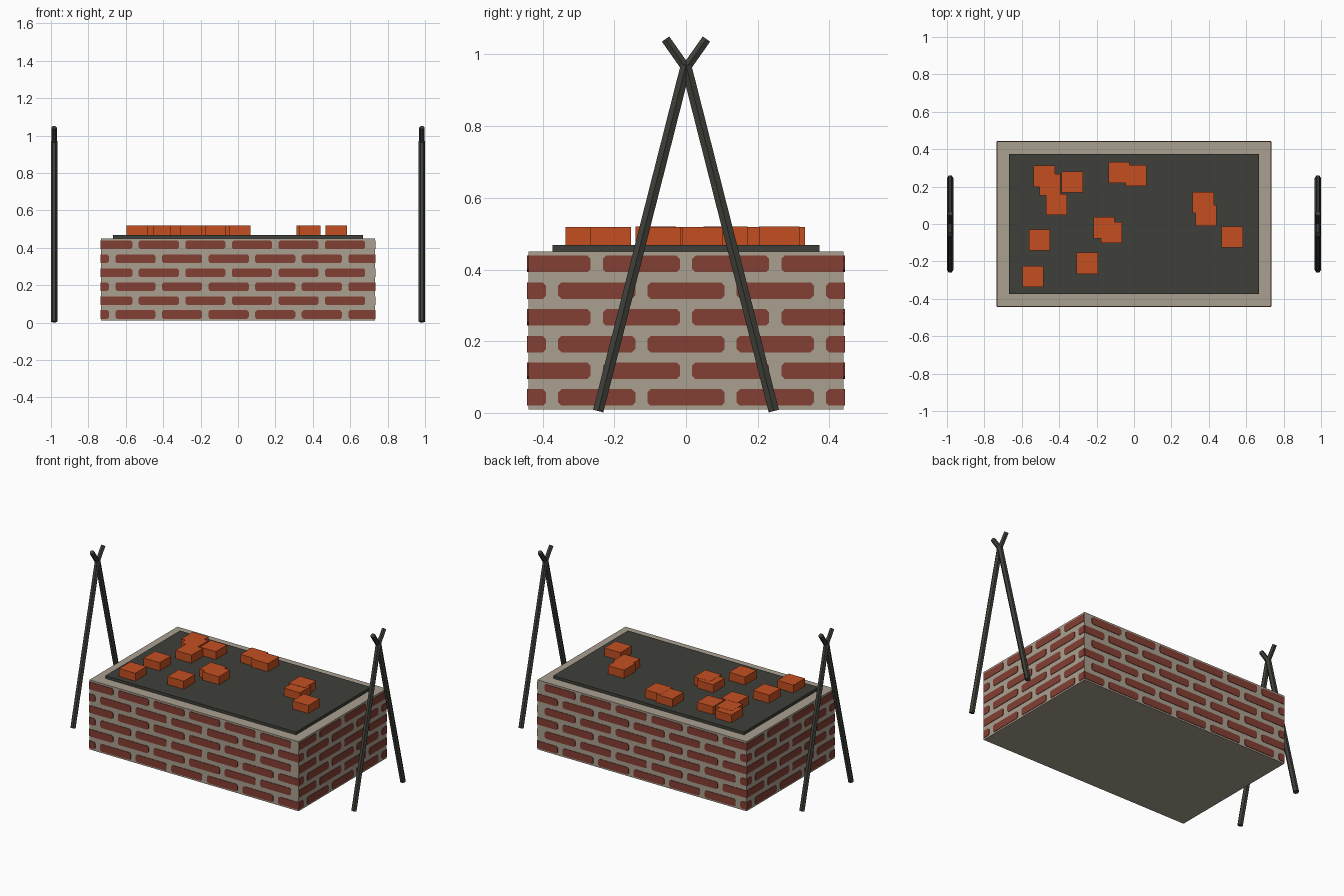
import bpy, bmesh, math
from mathutils import Vector

if "Cube" in bpy.data.objects:
    bpy.data.objects.remove(bpy.data.objects["Cube"])


def material(name, rgb):
    m = bpy.data.materials.new(name)
    m.diffuse_color = (*rgb, 1.0)
    m.use_nodes = True
    m.node_tree.nodes["Principled BSDF"].inputs["Base Color"].default_value = m.diffuse_color
    return m


MORTAR = material("mortar", (0.40, 0.35, 0.28))
BRICK = material("brick_red", (0.23, 0.05, 0.034))
IRON = material("charcoal_iron", (0.049, 0.049, 0.041))
EMBER = material("ember_orange", (0.55, 0.078, 0.015))


def finish(name, bm, mat):
    bmesh.ops.recalc_face_normals(bm, faces=bm.faces)
    me = bpy.data.meshes.new(name)
    bm.to_mesh(me)
    bm.free()
    me.materials.append(mat)
    ob = bpy.data.objects.new(name, me)
    bpy.context.collection.objects.link(ob)
    return ob


def box(name, size, low, high, centre=(0, 0), mat=MORTAR):
    bm = bmesh.new()
    bmesh.ops.create_cube(bm, size=1)
    for v in bm.verts:
        v.co = Vector((centre[0] + v.co.x * size[0],
                       centre[1] + v.co.y * size[1],
                       low if v.co.z < 0 else high))
    return finish(name, bm, mat)


def rod(name, start, end, radius):
    # six-sided bar in a plane of constant x, with one ridge facing +x
    start, end = Vector(start), Vector(end)
    along = (end - start).normalized()
    side = Vector((1, 0, 0))
    other = along.cross(side)
    bm = bmesh.new()
    rings = []
    for p in (start, end):
        rings.append([bm.verts.new(p + radius * (math.cos(a) * side + math.sin(a) * other))
                      for a in (i * math.pi / 3 for i in range(6))])
    for i in range(6):
        j = (i + 1) % 6
        bm.faces.new((rings[0][i], rings[0][j], rings[1][j], rings[1][i]))
    bm.faces.new(rings[0])
    bm.faces.new(rings[1])
    return finish(name, bm, IRON)


# Masonry body and iron fire bed
HX, HY = 0.732, 0.44
box("masonry_body", (2 * HX, 2 * HY), 0.01, 0.45)
box("fire_bed", (1.335, 0.746), 0.445, 0.468, mat=IRON)

# Brick facing: thin chamfered plates in a staggered bond
PERIOD, GAP, HALF_H, CUT, THICK = 0.249, 0.034, 0.023, 0.009, 0.003


def facing(name, half, phase, place):
    bm = bmesh.new()
    for row in range(6):
        z = 0.043 + row * 0.0745
        # top course (row 5) uses the base phase, alternate courses shift half a brick
        shift = phase + (0 if row % 2 else PERIOD / 2)
        for k in range(-5, 6):
            a = max(shift + k * PERIOD + GAP / 2, -half)
            b = min(shift + (k + 1) * PERIOD - GAP / 2, half)
            if b - a < 0.025:
                continue
            ca = 0 if a == -half else CUT
            cb = 0 if b == half else CUT
            lo, hi = z - HALF_H, z + HALF_H
            pts = [(a + ca, lo), (b - cb, lo)]
            pts += [(b, lo + cb), (b, hi - cb)] if cb else []
            pts += [(b - cb, hi), (a + ca, hi)]
            pts += [(a, hi - ca), (a, lo + ca)] if ca else []
            inner = [bm.verts.new(place(u, w, 0)) for u, w in pts]
            outer = [bm.verts.new(place(u, w, THICK)) for u, w in pts]
            bm.faces.new(outer)
            bm.faces.new(inner)
            for i in range(len(pts)):
                j = (i + 1) % len(pts)
                bm.faces.new((inner[i], inner[j], outer[j], outer[i]))
    finish(name, bm, BRICK)


for label, s in (("front", -1), ("back", 1)):
    facing(label + "_bricks", HX, -0.05, lambda u, w, d, s=s: (u, s * (HY + d), w))
for label, s in (("left", -1), ("right", 1)):
    facing(label + "_bricks", HY, 0.0, lambda u, w, d, s=s: (s * (HX + d), u, w))

# Glowing coals scattered on the fire bed
COALS = [(-.48, .255), (-.45, .21), (-.415, .105), (-.33, .225), (-.08, .275),
         (.01, .26), (-.16, -.02), (-.12, -.045), (.37, .115), (.385, .045),
         (.525, -.07), (-.505, -.085), (-.54, -.28), (-.25, -.21)]
for i, c in enumerate(COALS):
    box(f"coal_{i + 1}", (0.113, 0.113), 0.462, 0.518 + 0.0008 * (i % 3), c, EMBER)

# Spit supports: crossed legs with a short fork on top
for label, x in (("left", -0.983), ("right", 0.983)):
    for end, s in (("front", -1), ("back", 1)):
        rod(f"{label}_{end}_leg", (x, s * 0.245, 0.005), (x, 0, 0.97), 0.017)
        rod(f"{label}_{end}_fork", (x, 0, 0.962), (x, s * 0.057, 1.043), 0.0145)
